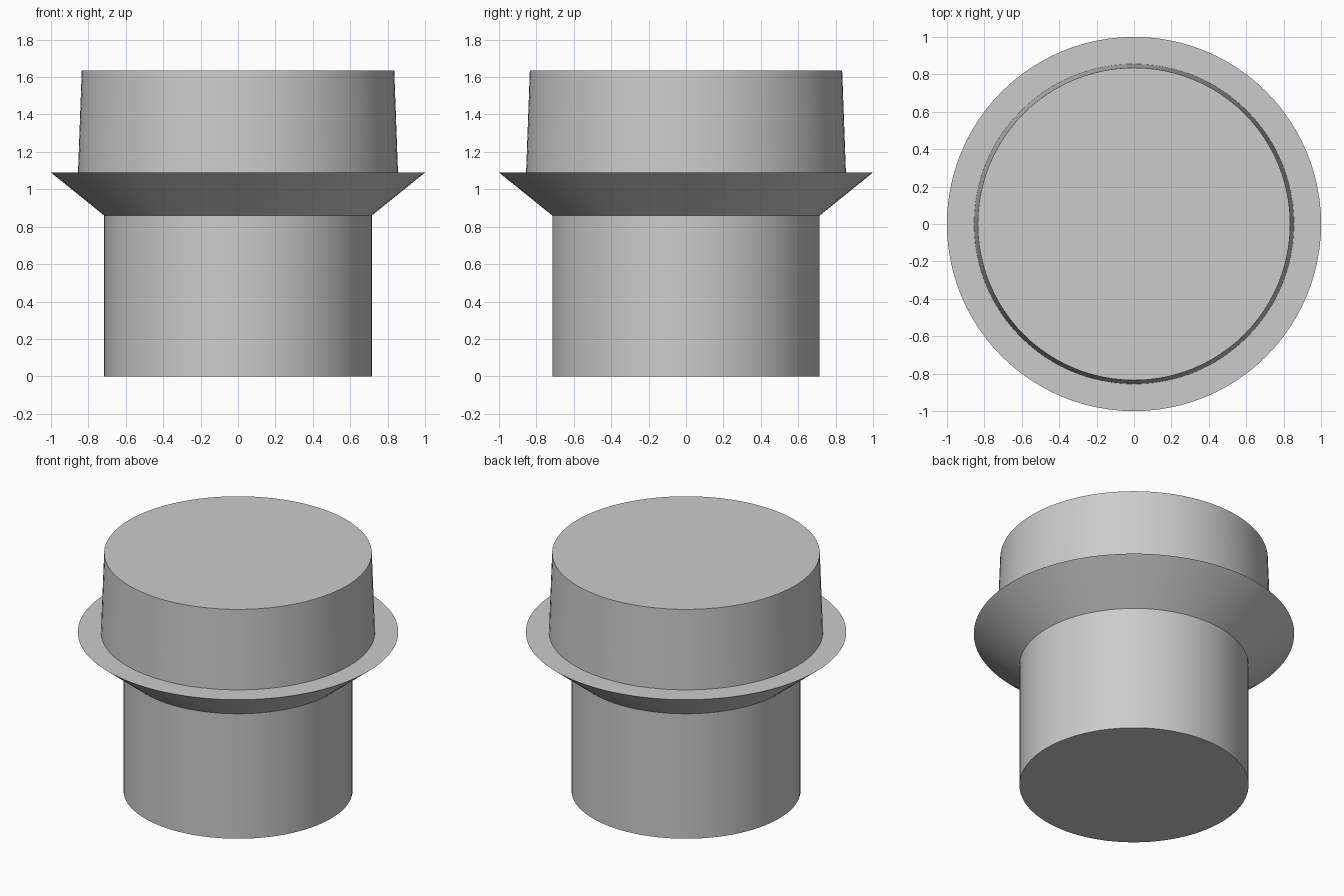
import bpy
import bmesh
import math

if "Cube" in bpy.data.objects:
    bpy.data.objects.remove(bpy.data.objects["Cube"], do_unlink=True)

SIDES = 96

grey = bpy.data.materials.new("plain grey")
grey.use_nodes = True
colour = (0.6, 0.6, 0.6, 1.0)
grey.diffuse_color = colour
grey.node_tree.nodes["Principled BSDF"].inputs["Base Color"].default_value = colour


def turned_part(name, profile):
    """Closed solid of revolution from (radius, height) points, bottom to top."""
    bm = bmesh.new()
    rings = []
    for radius, height in profile:
        rings.append([bm.verts.new((radius * math.cos(math.tau * i / SIDES),
                                    radius * math.sin(math.tau * i / SIDES),
                                    height)) for i in range(SIDES)])
    for low, high in zip(rings, rings[1:]):
        for i in range(SIDES):
            j = (i + 1) % SIDES
            bm.faces.new((low[i], low[j], high[j], high[i]))
    bm.faces.new(rings[0][::-1])
    bm.faces.new(rings[-1])
    mesh = bpy.data.meshes.new(name)
    bm.to_mesh(mesh)
    bm.free()
    mesh.materials.append(grey)
    obj = bpy.data.objects.new(name, mesh)
    bpy.context.collection.objects.link(obj)
    bpy.ops.object.select_all(action="DESELECT")
    obj.select_set(True)
    bpy.context.view_layer.objects.active = obj
    bpy.ops.object.shade_smooth_by_angle(angle=math.radians(25))
    return obj


# Stem, flared collar and slightly tapered cap as one turned solid
turned_part("flanged_plug", [
    (0.715, 0.0),    # stem foot
    (0.715, 0.86),   # stem top
    (1.0, 1.09),     # collar rim
    (0.855, 1.09),   # cap base
    (0.835, 1.635),  # cap top
])
